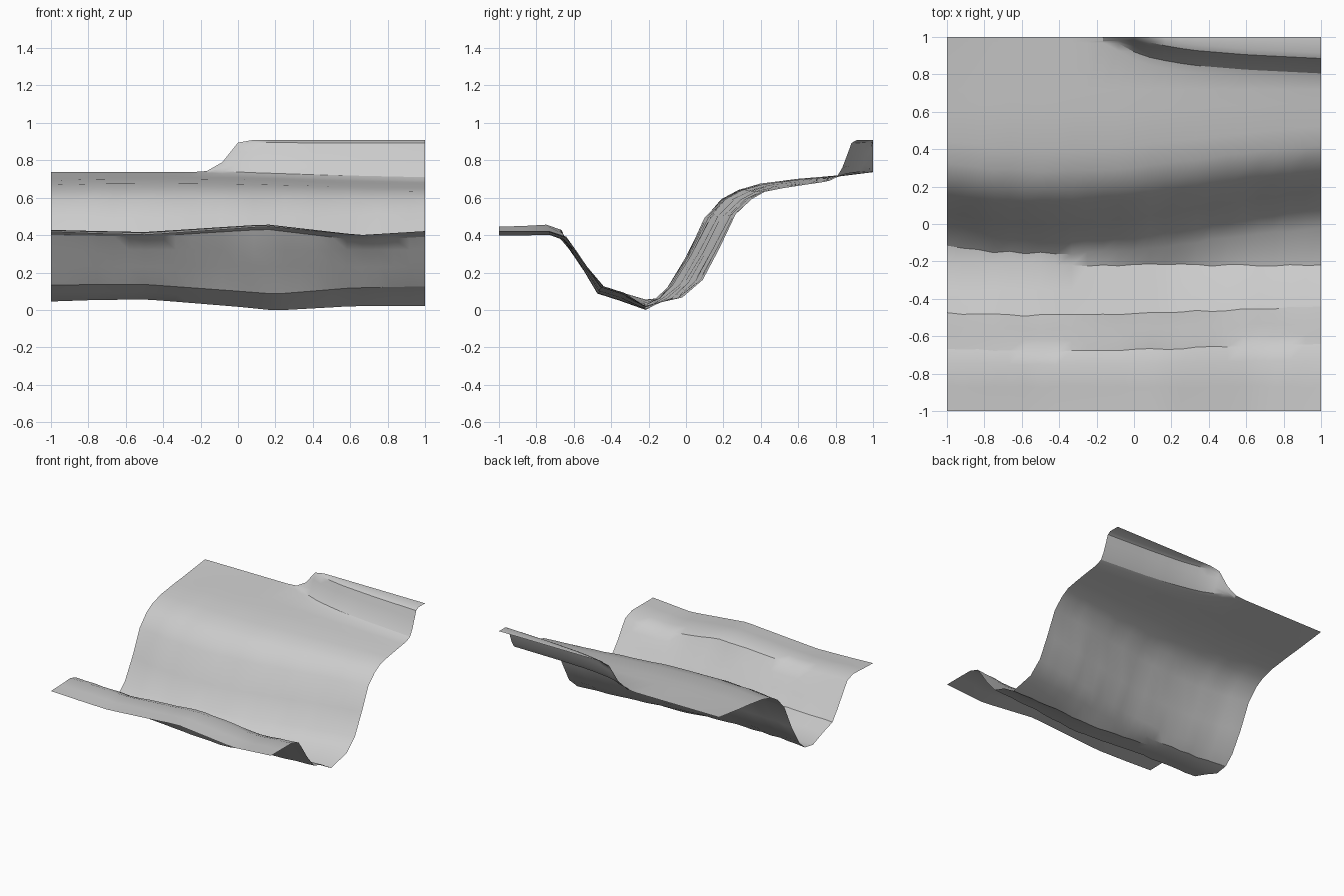
import bpy, bmesh, random

if "Cube" in bpy.data.objects:
    bpy.data.objects.remove(bpy.data.objects["Cube"])

random.seed(3)


def lerp_table(table, t):
    """Piecewise-linear lookup in a list of (key, value) pairs."""
    if t <= table[0][0]:
        return table[0][1]
    for (a, va), (b, vb) in zip(table, table[1:]):
        if t <= b:
            return va + (vb - va) * (t - a) / (b - a)
    return table[-1][1]


# Valley cross-sections (y, z): left of centre, and at the right edge
LEFT = [(-1, .41), (-.87, .415), (-.75, .425), (-.68, .40), (-.62, .33),
        (-.56, .24), (-.49, .145), (-.36, .105), (-.22, .065), (-.16, .07),
        (-.1, .13), (0, .29), (.1, .50), (.19, .60), (.28, .65), (.4, .685), (.6, .71), (.72, .72)]
RIGHT = [(-1, .43), (-.87, .43), (-.73, .43), (-.64, .40), (-.59, .33),
         (-.53, .24), (-.44, .135), (-.33, .10), (-.22, .03), (-.02, .075),
         (.09, .17), (.18, .34), (.265, .52), (.35, .60), (.42, .64), (.52, .66), (.65, .68), (.72, .69)]
# How far the valley has shifted towards the right-hand section, along x
BLEND = [(-1, .32), (-.75, .08), (-.4, 0), (0, .15), (.2, .32), (.5, .62), (.8, .85), (1, 1)]
RIM = [(-1, .01), (-.5, 0), (-.1, .025), (.15, .04), (.4, .01), (.65, -.02), (1, 0)]
BED = [(-.5, 0), (.2, -.048), (.6, -.012), (1, 0)]
# Cliff foot line (x, y) and cliff section (distance behind the foot, rise)
FOOT = [(-1, 1.5), (-.18, 1), (0, .9), (.1, .865), (.3, .83), (.6, .805), (1, .785)]
CLIFF = [(-.02, 0), (.02, .01), (.05, .05), (.08, .12), (.1, .172), (.13, .188)]


def column(x):
    w = lerp_table(BLEND, x)
    pts = []
    for i, ((ya, za), (yb, zb)) in enumerate(zip(LEFT, RIGHT)):
        y, z = ya + (yb - ya) * w, za + (zb - za) * w
        if i < 4:
            z += lerp_table(RIM, x)
        elif 6 <= i <= 8:
            z += lerp_table(BED, x)
        if 0 < i < 16 and abs(x) < 1:
            y += random.uniform(-.006, .006)
        pts.append((x, y, z))
    z0, foot = pts[-1][2], lerp_table(FOOT, x)
    rows = [min(foot + d, 1 - .005 * (len(CLIFF) - k)) for k, (d, _) in enumerate(CLIFF)] + [1]
    for y in rows:
        base = z0 + (.745 - z0) * (y - .72) / .28
        rise = lerp_table(CLIFF, y - foot)
        # plateau ends level at 0.92
        z = base + (.918 - base) * rise / .188
        pts.append((x, y, z))
    return pts


# Terrain sheet
bm = bmesh.new()
xs = [-1 + i / 12 for i in range(25)]
grid = [[bm.verts.new(p) for p in column(x)] for x in xs]
for a, b in zip(grid, grid[1:]):
    for j in range(len(a) - 1):
        bm.faces.new((a[j], b[j], b[j + 1], a[j + 1]))
low = min(v.co.z for v in bm.verts)
for v in bm.verts:
    v.co.z -= low
mesh = bpy.data.meshes.new("terrain_sheet")
bm.to_mesh(mesh)
bm.free()
terrain = bpy.data.objects.new("terrain_sheet", mesh)
bpy.context.collection.objects.link(terrain)

# Plain stone colour
stone = bpy.data.materials.new("light grey stone")
stone.diffuse_color = (.6, .6, .6, 1)
stone.use_nodes = True
stone.node_tree.nodes["Principled BSDF"].inputs["Base Color"].default_value = stone.diffuse_color
mesh.materials.append(stone)
bpy.context.view_layer.objects.active = terrain
terrain.select_set(True)
bpy.ops.object.shade_smooth_by_angle()
